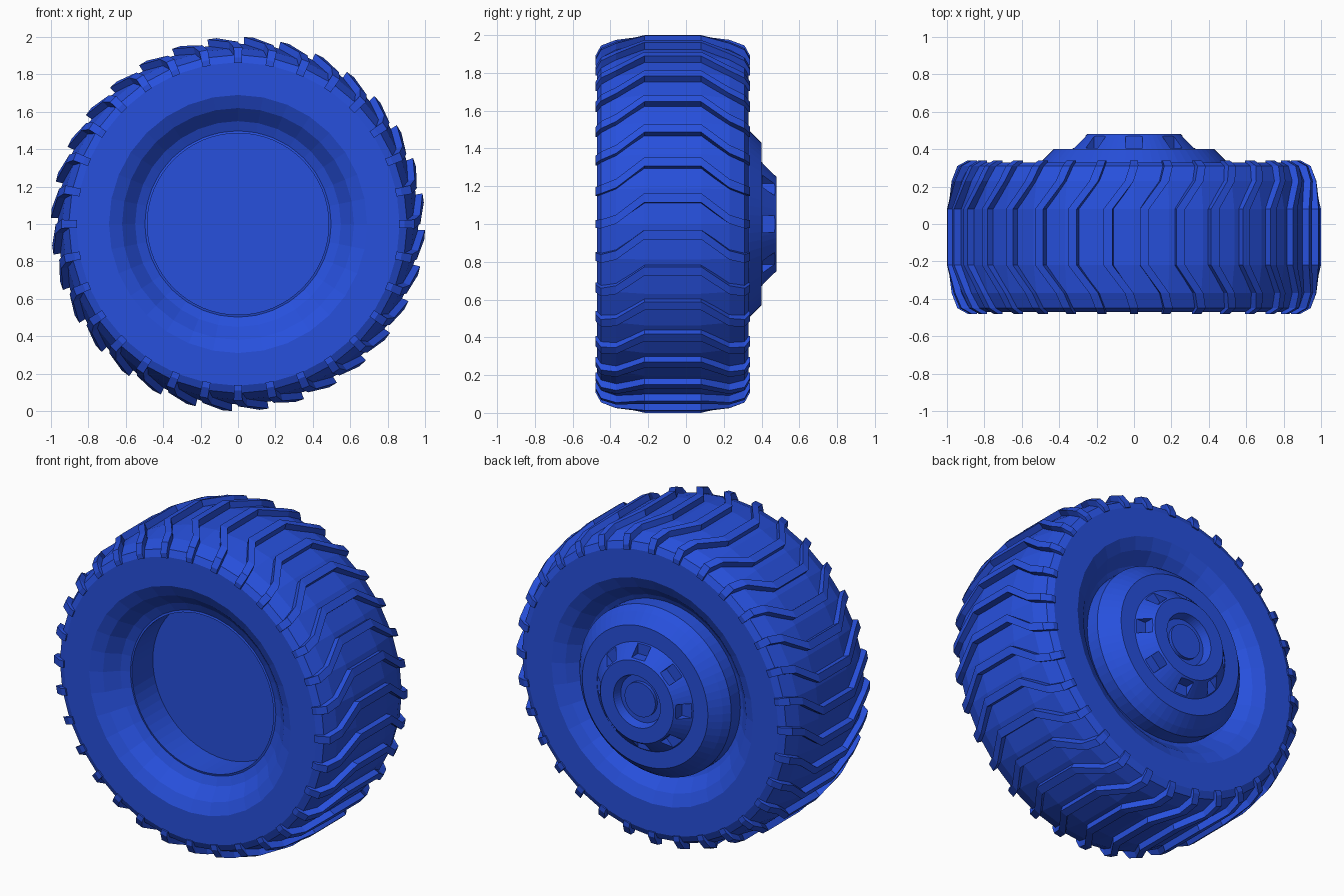
import bpy, bmesh
from math import sin, cos, radians, pi

if "Cube" in bpy.data.objects:
    bpy.data.objects.remove(bpy.data.objects["Cube"])

MID = -0.07     # centre plane of the tyre
LUGS = 32

blue = bpy.data.materials.new("blue")
blue.diffuse_color = (0.02, 0.08, 0.72, 1)
blue.use_nodes = True
blue.node_tree.nodes["Principled BSDF"].inputs["Base Color"].default_value = blue.diffuse_color


def polar(r, ang, y):
    return (r * cos(ang), y, 1 + r * sin(ang))


def finish(bm, name):
    bmesh.ops.recalc_face_normals(bm, faces=bm.faces)
    me = bpy.data.meshes.new(name)
    bm.to_mesh(me)
    bm.free()
    ob = bpy.data.objects.new(name, me)
    bpy.context.collection.objects.link(ob)
    me.materials.append(blue)
    return ob


def bridge(bm, a, b):
    n = len(a)
    for i in range(n):
        bm.faces.new((a[i], a[(i + 1) % n], b[(i + 1) % n], b[i]))


def lathe(name, profile, segs, closed):
    """Spin (radius, y) points round the axle; open profiles get end caps."""
    bm = bmesh.new()
    rings = [[bm.verts.new(polar(r, 2 * pi * i / segs, y)) for i in range(segs)]
             for r, y in profile]
    for a, b in zip(rings, rings[1:]):
        bridge(bm, a, b)
    if closed:
        bridge(bm, rings[-1], rings[0])
    else:
        bm.faces.new(rings[0])
        bm.faces.new(rings[-1])
    return finish(bm, name)


# Tyre carcass: half profile (radius, offset from centre), mirrored
half = [(0.965, 0.15), (0.94, 0.30), (0.905, 0.38), (0.865, 0.40), (0.69, 0.40),
        (0.62, 0.365), (0.55, 0.295), (0.495, 0.27)]
lathe("tyre", [(r, MID - h) for r, h in half] +
      [(r, MID + h) for r, h in reversed(half)], LUGS, True)

# Chevron tread lugs: (offset, outer radius, inner radius, angle shift)
stations = [(0.41, 0.89, 0.86, 0), (0.38, 0.945, 0.86, 0),
            (0.30, 0.975, 0.90, 1.5), (0.15, 1.0, 0.93, 8)]
stations = [(-h, *s) for h, *s in stations] + list(reversed(stations))
bm = bmesh.new()
for k in range(LUGS):
    rings = []
    for h, ro, ri, shift in stations:
        mid, w = radians(360 / LUGS * k + shift), radians(1.4)
        rings.append([bm.verts.new(polar(r, mid + d, MID + h))
                      for r, d in ((ri, -w), (ro, -w), (ro, w), (ri, w))])
    for a, b in zip(rings, rings[1:]):
        bridge(bm, a, b)
    bm.faces.new(rings[0])
    bm.faces.new(rings[-1])
finish(bm, "tread_lugs")

# Rim and hub: front barrel with flat floor, raised dish at the back
hub = lathe("rim", [(0.485, -0.14), (0.485, -0.345), (0.52, -0.335), (0.52, 0.30),
                    (0.49, 0.34), (0.43, 0.40), (0.33, 0.40), (0.25, 0.48),
                    (0.16, 0.48), (0.145, 0.43), (0.105, 0.43), (0.105, 0.45)],
            64, False)

# Eight pockets cut in the hub cone
bm = bmesh.new()
for k in range(8):
    mid = k * pi / 4
    rings = [[bm.verts.new(polar(r, mid + d, y))
              for r, d in ((0.262, -0.17), (0.38, -0.12), (0.38, 0.12), (0.262, 0.17))]
             for y in (0.406, 0.475)]
    bridge(bm, *rings)
    bm.faces.new(rings[0])
    bm.faces.new(rings[1])
cutter = finish(bm, "pocket_cutter")
cutter.hide_render = True
mod = hub.modifiers.new("pockets", "BOOLEAN")
mod.operation, mod.solver, mod.object = "DIFFERENCE", "EXACT", cutter
bpy.context.view_layer.objects.active = hub
bpy.ops.object.modifier_apply(modifier=mod.name)
bpy.data.objects.remove(cutter)
